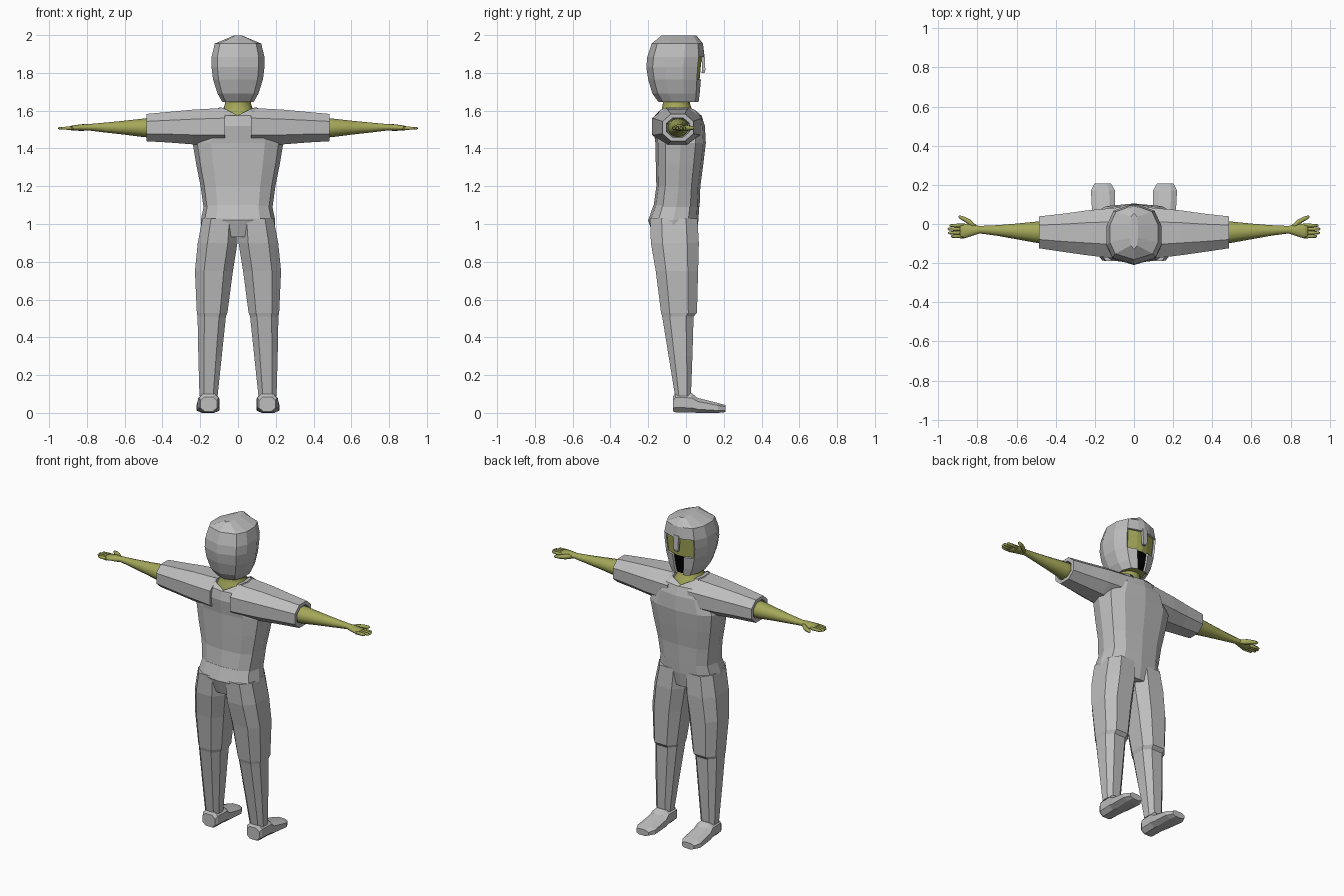
import bpy, bmesh, math
from mathutils import Vector

if "Cube" in bpy.data.objects:
    bpy.data.objects.remove(bpy.data.objects["Cube"])


def material(name, rgb):
    m = bpy.data.materials.new(name)
    m.diffuse_color = (*rgb, 1)
    m.use_nodes = True
    m.node_tree.nodes["Principled BSDF"].inputs["Base Color"].default_value = m.diffuse_color
    return m


GREY = material("grey_cloth", (0.51, 0.51, 0.51))
OLIVE = material("olive_skin", (0.37, 0.39, 0.10))
BLACK = material("black", (0.0, 0.0, 0.0))


def loft(name, rings, mats, mirror=False, smooth=False, caps=True, pick=None, drop=None):
    """Skin a list of equal-length point rings; pick(c) gives material, drop(c) removes faces."""
    bm = bmesh.new()
    rows = [[bm.verts.new(p) for p in r] for r in rings]
    n = len(rows[0])
    for a, b in zip(rows, rows[1:]):
        for i in range(n):
            j = (i + 1) % n
            bm.faces.new((a[i], a[j], b[j], b[i]))
    if caps:
        bm.faces.new(rows[0])
        bm.faces.new(rows[-1])
    bmesh.ops.recalc_face_normals(bm, faces=bm.faces)
    for f in bm.faces:
        if pick:
            f.material_index = pick(f.calc_center_median())
    if drop:
        bad = [f for f in bm.faces if drop(f.calc_center_median())]
        bmesh.ops.delete(bm, geom=bad, context='FACES')
    me = bpy.data.meshes.new(name)
    bm.to_mesh(me)
    bm.free()
    for m in mats:
        me.materials.append(m)
    ob = bpy.data.objects.new(name, me)
    bpy.context.collection.objects.link(ob)
    if smooth:
        for p in me.polygons:
            p.use_smooth = True
    if mirror:
        ob.modifiers.new("mirror", 'MIRROR').use_mirror_merge = False
    return ob


def oval(n, power=1.0, turn=0.0):
    """Unit section; power below 1 makes it boxier."""
    out = []
    for i in range(n):
        a = math.tau * (i + turn) / n
        c, s = math.cos(a), math.sin(a)
        out.append((math.copysign(abs(c) ** power, c), math.copysign(abs(s) ** power, s)))
    return out


def ring_z(sec, z, x0, x1, y0, y1):
    return [Vector(((x0 + x1) / 2 + u * (x1 - x0) / 2, (y0 + y1) / 2 + v * (y1 - y0) / 2, z))
            for u, v in sec]


def ring_x(sec, x, y0, y1, z0, z1):
    return [Vector((x, (y0 + y1) / 2 + u * (y1 - y0) / 2, (z0 + z1) / 2 + v * (z1 - z0) / 2))
            for u, v in sec]


def ring_y(sec, y, x0, x1, z0, z1):
    return [Vector(((x0 + x1) / 2 + u * (x1 - x0) / 2, y, (z0 + z1) / 2 + v * (z1 - z0) / 2))
            for u, v in sec]


# Shirt body with a collar that dips at front and back
body = oval(12, 0.75)
shirt = [ring_z(body, z, -w, w, y0, y1) for z, w, y0, y1 in (
    (1.09, 0.183, -0.172, 0.072), (1.2, 0.198, -0.157, 0.076), (1.32, 0.222, -0.16, 0.092),
    (1.43, 0.24, -0.162, 0.105), (1.52, 0.2, -0.176, 0.1), (1.575, 0.15, -0.165, 0.082))]
collar = ring_z(body, 1.617, -0.1, 0.1, -0.145, 0.055)
for p in collar:
    p.z -= 0.045 * max(0, 1 - abs(p.x) / 0.08)
loft("shirt_body", shirt + [collar], [GREY], caps=False)

# Sleeves, with an open rim
octo = oval(8, 0.9, 0.5)
sleeve = [ring_x(octo, x, *r) for x, *r in (
    (0.07, -0.19, 0.095, 1.41, 1.622), (0.24, -0.168, 0.078, 1.415, 1.612),
    (0.36, -0.15, 0.06, 1.425, 1.6), (0.485, -0.13, 0.045, 1.433, 1.588),
    (0.485, -0.108, 0.022, 1.455, 1.566), (0.44, -0.1, 0.015, 1.46, 1.56))]
loft("sleeve", sleeve, [GREY], mirror=True)

# Trouser hips and legs
hips = [ring_z(body, z, -w, w, y0, y1) for z, w, y0, y1 in (
    (0.93, 0.19, -0.17, 0.05), (1.02, 0.197, -0.2, 0.066), (1.1, 0.18, -0.172, 0.07))]
loft("hips", hips, [GREY])
leg_sec = oval(8, 0.75, 0.5)
k = 1 / max(u for u, v in leg_sec)
leg_sec = [(u * k, v * k) for u, v in leg_sec]
leg = [ring_z(leg_sec, z, *r) for z, *r in (
    (1.03, 0.0, 0.188, -0.19, 0.06), (0.9, 0.003, 0.213, -0.186, 0.068),
    (0.75, 0.027, 0.228, -0.16, 0.064), (0.53, 0.056, 0.218, -0.132, 0.058),
    (0.51, 0.064, 0.214, -0.126, 0.04), (0.3, 0.086, 0.21, -0.092, 0.034),
    (0.09, 0.108, 0.204, -0.058, 0.026))]
loft("leg", leg, [GREY], mirror=True)

# Shoes, heel to toe
shoe = [ring_y(leg_sec, y, *r) for y, *r in (
    (-0.07, 0.112, 0.198, 0.008, 0.085), (-0.055, 0.103, 0.207, 0.003, 0.105),
    (0.03, 0.1, 0.21, 0.002, 0.105), (0.06, 0.097, 0.214, 0.0, 0.08),
    (0.17, 0.097, 0.22, 0.0, 0.052), (0.208, 0.118, 0.202, 0.004, 0.042))]
loft("shoe", shoe, [GREY], mirror=True)

# Neck, flaring to fill the collar
neck = [ring_z(oval(16), z, -w, w, y0, y1) for z, w, y0, y1 in (
    (1.53, 0.12, -0.15, 0.065), (1.582, 0.1, -0.142, 0.052), (1.61, 0.078, -0.128, 0.03),
    (1.64, 0.068, -0.122, 0.02), (1.72, 0.068, -0.122, 0.02))]
loft("neck", neck, [OLIVE], smooth=True)

# Forearm and palm
arm = [ring_x(oval(12), x, *r) for x, *r in (
    (0.42, -0.1, 0.015, 1.455, 1.562), (0.5, -0.096, 0.012, 1.46, 1.558),
    (0.6, -0.078, 0.002, 1.473, 1.547), (0.7, -0.06, -0.006, 1.484, 1.537),
    (0.79, -0.048, -0.01, 1.495, 1.529), (0.83, -0.062, -0.002, 1.493, 1.528),
    (0.87, -0.074, 0.002, 1.495, 1.522), (0.89, -0.072, 0.0, 1.497, 1.519))]
loft("arm", arm, [OLIVE], mirror=True, smooth=True)

# Fingers and thumb
for i, (y, tip) in enumerate(((-0.063, 0.935), (-0.045, 0.95), (-0.026, 0.952), (-0.008, 0.943))):
    f = [ring_x(oval(6), x, y - r, y + r, 1.507 - r, 1.507 + r)
         for x, r in ((0.87, 0.0105), (0.915, 0.009), (tip - 0.006, 0.0075), (tip, 0.003))]
    loft(f"finger_{i + 1}", f, [OLIVE], mirror=True, smooth=True)
thumb = [ring_x(oval(6), x, y - r, y + r, 1.508 - r, 1.508 + r)
         for x, y, r in ((0.8, -0.024, 0.012), (0.835, 0.005, 0.016),
                         (0.865, 0.024, 0.013), (0.89, 0.035, 0.009), (0.897, 0.037, 0.003))]
loft("thumb", thumb, [OLIVE], mirror=True, smooth=True)

# Helmet shell with an eye opening above a narrow chin slot
half = [(0.3, 0.95), (0.75, 0.8), (1, 0.3), (1, -0.35), (0.78, -0.78)]
head_sec = [(0, 1)] + half + [(0, -1)] + [(-u, v) for u, v in reversed(half)]
rows = ((1.645, 0.082, -0.145, 0.072), (1.69, 0.108, -0.178, 0.079), (1.765, 0.132, -0.2, 0.086),
        (1.83, 0.14, -0.21, 0.092), (1.885, 0.14, -0.205, 0.098), (1.955, 0.123, -0.182, 0.09),
        (1.998, 0.02, -0.13, 0.055))


def opening(c):
    if c.y < 0.03 or c.z > 1.885:
        return False
    return abs(c.x) < (0.1 if c.z > 1.765 else 0.035)


helmet = loft("helmet", [ring_z(head_sec, z, -w, w, a, b) for z, w, a, b in rows], [GREY],
              drop=lambda c: opening(c) or c.z < 1.65)
shell = helmet.modifiers.new("thickness", 'SOLIDIFY')
shell.thickness = 0.012
shell.offset = -1

# Face inside the helmet, dark behind the chin slot
t = 0.014
loft("face", [ring_z(head_sec, z + (0.006 if z < 1.65 else 0), -w + t, w - t, a + t, b - t)
              for z, w, a, b in rows[:-1]], [OLIVE, BLACK],
     pick=lambda c: 1 if c.y > 0.03 and c.z < 1.765 else 0)

# Nose guard hanging in the eye opening
guard = [ring_z(oval(4, 1, 0.5), z, -w, w, y - 0.012, y + 0.012)
         for z, w, y in ((1.8, 0.014, 0.09), (1.815, 0.02, 0.094), (1.9, 0.024, 0.09))]
loft("nose_guard", guard, [GREY])
